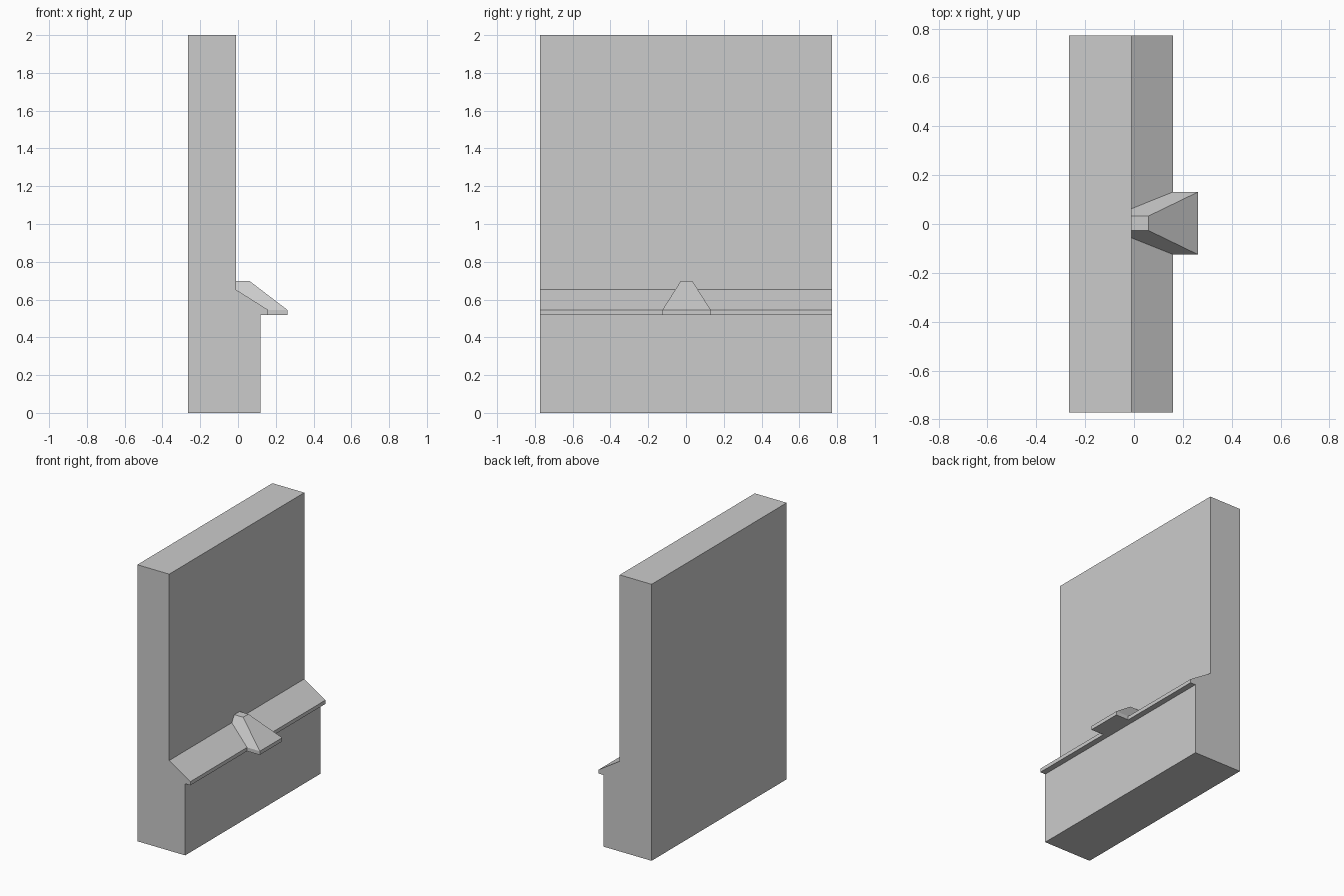
import bpy
import bmesh

cube = bpy.data.objects.get("Cube")
if cube:
    bpy.data.objects.remove(cube, do_unlink=True)

stone = bpy.data.materials.new("grey_stone")
stone.use_nodes = True
stone.diffuse_color = (0.6, 0.6, 0.6, 1)
stone.node_tree.nodes["Principled BSDF"].inputs["Base Color"].default_value = (0.6, 0.6, 0.6, 1)


def loft(name, profile, half_width, caps):
    """Sweep an x-z profile along y, with a half width that depends on height."""
    bm = bmesh.new()
    sides = [[bm.verts.new((x, s * half_width(z), z)) for x, z in profile] for s in (-1, 1)]
    n = len(profile)
    for i in range(n):
        j = (i + 1) % n
        bm.faces.new((sides[0][i], sides[0][j], sides[1][j], sides[1][i]))
    for side in sides:
        for cap in caps:
            bm.faces.new([side[i] for i in cap])
    bmesh.ops.recalc_face_normals(bm, faces=bm.faces)
    mesh = bpy.data.meshes.new(name)
    bm.to_mesh(mesh)
    bm.free()
    mesh.materials.append(stone)
    obj = bpy.data.objects.new(name, mesh)
    bpy.context.collection.objects.link(obj)
    return obj


# Wall with a thicker base and a sloped, overhanging ledge
wall_profile = [(-0.265, 0), (0.118, 0), (0.118, 0.518), (0.16, 0.518),
                (0.16, 0.545), (-0.01, 0.652), (-0.01, 2), (-0.265, 2)]
loft("wall_with_ledge", wall_profile, lambda z: 0.772, [range(len(wall_profile))])

# Tapered block that straddles the ledge: upright lip below, sloping sides above
block_profile = [(0.16, 0.518), (0.262, 0.518), (0.262, 0.545),
                 (0.06, 0.699), (-0.01, 0.699), (-0.01, 0.652), (0.16, 0.545)]
block = loft("ledge_block", block_profile,
             lambda z: min(0.128, 0.03 + (0.699 - z) * 0.636),
             [(0, 1, 2, 6), (2, 3, 4, 5, 6)])
block.location.y = 0.003
